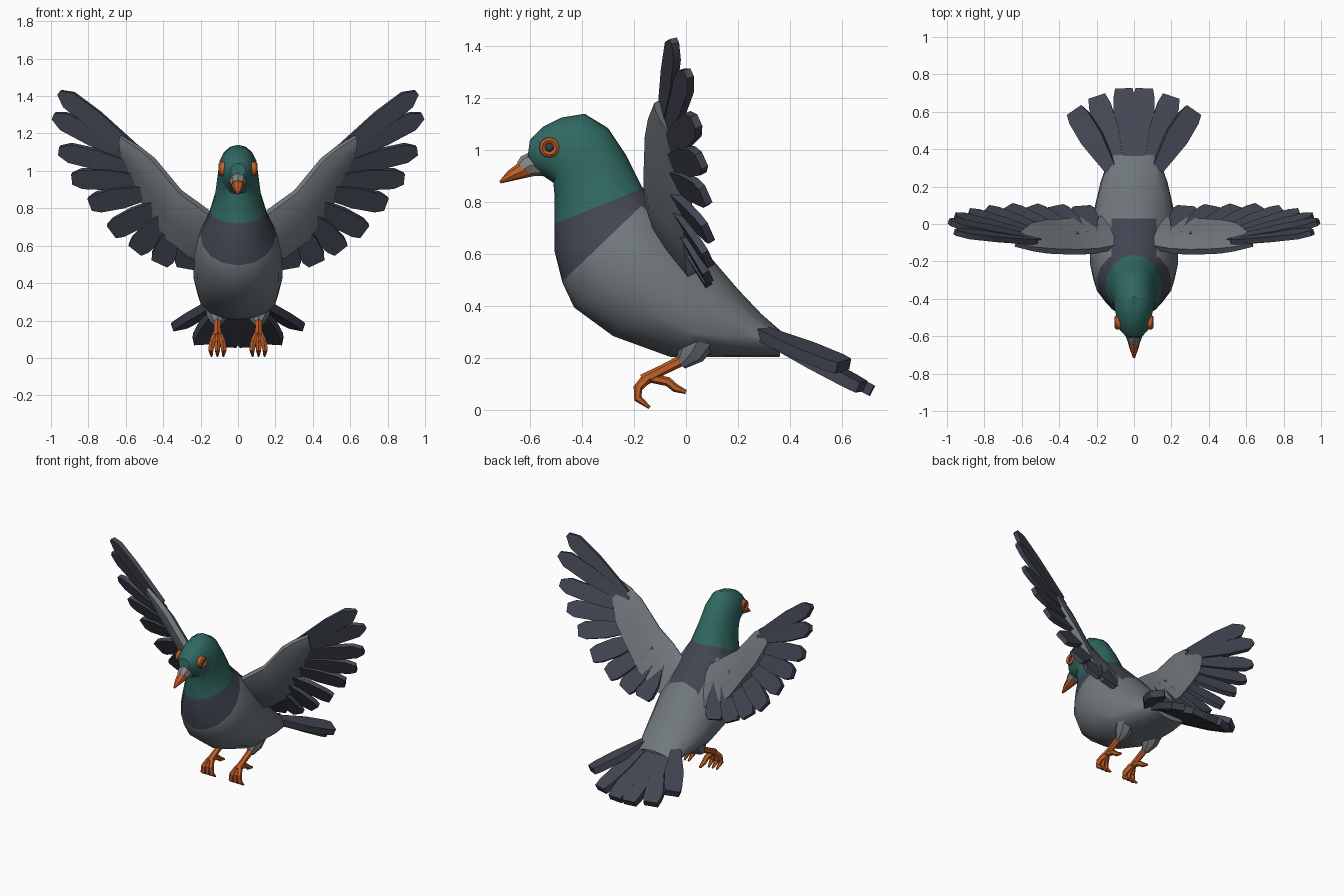
import bpy, bmesh, math
from mathutils import Vector as V, Matrix

cube = bpy.data.objects.get("Cube")
if cube:
    bpy.data.objects.remove(cube)


def material(name, rgb):
    m = bpy.data.materials.new(name)
    m.use_nodes = True
    m.diffuse_color = (*rgb, 1)
    m.node_tree.nodes["Principled BSDF"].inputs["Base Color"].default_value = (*rgb, 1)
    return m


GREY = material("light grey", (.165, .19, .205))
DARK = material("slate grey", (.056, .062, .086))
GREEN = material("neck green", (.03, .14, .12))
ORANGE = material("orange", (.55, .115, .022))
CERE = material("pale grey", (.24, .235, .225))
PUPIL = material("dark pupil", (.02, .06, .06))


def finish(name, bm, mats, mirror=False, angle=30):
    """Turn a bmesh into an object, plus a copy across x when mirrored."""
    bmesh.ops.recalc_face_normals(bm, faces=bm.faces)
    for side in (("left", "right") if mirror else ("",)):
        if side == "right":
            bmesh.ops.scale(bm, vec=(-1, 1, 1), verts=bm.verts)
            bmesh.ops.reverse_faces(bm, faces=bm.faces)
        full = f"{name}_{side}" if side else name
        me = bpy.data.meshes.new(full)
        bm.to_mesh(me)
        for m in mats:
            me.materials.append(m)
        ob = bpy.data.objects.new(full, me)
        bpy.context.collection.objects.link(ob)
        bpy.ops.object.select_all(action='DESELECT')
        bpy.context.view_layer.objects.active = ob
        ob.select_set(True)
        bpy.ops.object.shade_smooth_by_angle(angle=math.radians(angle))
    bm.free()


def loft(bm, rings):
    """Skin a list of equal rings and cap both ends."""
    rows = [[bm.verts.new(p) for p in r] for r in rings]
    n = len(rows[0])
    for a, b in zip(rows, rows[1:]):
        for i in range(n):
            bm.faces.new((a[i], a[(i + 1) % n], b[(i + 1) % n], b[i]))
    bm.faces.new(rows[0])
    bm.faces.new(rows[-1])


def oval(low, high, w, n=16):
    """Oval ring spanning two points (y, z) in the middle plane, half width w."""
    a, b = V((0, *low)), V((0, *high))
    mid, up = (a + b) / 2, (b - a) / 2
    return [mid + up * math.cos(t) + V((w * math.sin(t), 0, 0))
            for t in (2 * math.pi * i / n for i in range(n))]


def tube(bm, pts, radii, n=6):
    pts = [V(p) for p in pts]
    rings = []
    for i, p in enumerate(pts):
        d = (pts[min(i + 1, len(pts) - 1)] - pts[max(i - 1, 0)]).normalized()
        u = d.cross(V((1, 0, 0))).normalized()
        v = d.cross(u)
        rings.append([p + radii[i] * (u * math.cos(t) + v * math.sin(t))
                      for t in (2 * math.pi * k / n for k in range(n))])
    loft(bm, rings)


def feather(bm, root, tip, hint, w, tipw, thick):
    """Flat blade from root to tip, facing roughly along hint."""
    root, tip = V(root), V(tip)
    d = tip - root
    s = d.cross(V(hint)).normalized()
    n = s.cross(d).normalized() * thick / 2
    half = [(0, .5), (.55, 1), (.88, .95), (1, tipw)]
    line = [(t, k) for t, k in half] + [(t, -k) for t, k in reversed(half)]
    flat = [root + d * t + s * k * w for t, k in line]
    loft(bm, [[p - n for p in flat], [p + n for p in flat]])


# Body, neck and head as one loft, cut along the plumage borders
bm = bmesh.new()
sections = [((-.61, .965), (-.60, 1.04), .04), ((-.585, .92), (-.55, 1.09), .075),
            ((-.54, .895), (-.48, 1.125), .09), ((-.51, .875), (-.39, 1.14), .105),
            ((-.505, .82), (-.30, 1.085), .112), ((-.505, .73), (-.23, .98), .125),
            ((-.505, .61), (-.17, .86), .165), ((-.475, .49), (-.09, .78), .215),
            ((-.43, .395), (0, .69), .235), ((-.28, .285), (.11, .57), .238),
            ((-.06, .205), (.2, .465), .215), ((.15, .205), (.29, .37), .18),
            ((.36, .205), (.37, .30), .13)]
loft(bm, [oval(*s) for s in sections])
borders = [((0, -.5, .72), (0, -.37, .93)), ((0, -.47, .5), (0, -.69, .72)),
           ((0, .03, 0), (0, 1, 0)), ((.12, 0, 0), (1, 0, 0)), ((-.12, 0, 0), (1, 0, 0))]
for co, no in borders:
    bmesh.ops.bisect_plane(bm, geom=bm.verts[:] + bm.edges[:] + bm.faces[:],
                           plane_co=co, plane_no=no, dist=.0005)
for f in bm.faces:
    c = f.calc_center_median()
    above = [(c - V(co)).dot(V(no)) > 0 for co, no in borders[:2]]
    saddle = abs(c.x) < .12 and c.y < .03 and c.z > .6
    f.material_index = 2 if above[0] else 1 if above[1] or saddle else 0
finish("body", bm, [GREY, DARK, GREEN], angle=35)

# Beak with its pale base
bm = bmesh.new()
loft(bm, [oval((-.55, .90), (-.585, 1.0), .05, 8), oval((-.58, .90), (-.635, .975), .042, 8),
          oval((-.60, .90), (-.65, .95), .036, 8)])
finish("beak_base", bm, [CERE])
bm = bmesh.new()
loft(bm, [oval((-.585, .90), (-.645, .95), .036, 8), oval((-.64, .888), (-.685, .92), .025, 8),
          oval((-.712, .872), (-.718, .88), .006, 8)])
finish("beak", bm, [ORANGE])

# Eyes: an orange ring around a dark bead
eye = V((.088, -.525, 1.01))
bm = bmesh.new()
rings = []
for r, x in ((.040, -.02), (.038, .008), (.028, .016), (.017, .008), (.015, -.02)):
    rings.append([eye + V((x, r * math.cos(t), r * math.sin(t)))
                  for t in (math.tau * i / 12 for i in range(12))])
loft(bm, rings)
finish("eye_ring", bm, [ORANGE], True)
bm = bmesh.new()
bmesh.ops.create_icosphere(bm, subdivisions=2, radius=.019, matrix=Matrix.Translation(eye - V((.006, 0, 0))))
finish("pupil", bm, [PUPIL], True)

# Wing coverts: thick slab between leading and trailing edge
stations = [((.08, -.12, .72), (.13, .03, .50), .035), ((.2, -.145, .81), (.25, .02, .55), .042),
            ((.31, -.15, .89), (.37, .01, .64), .04), ((.45, -.145, 1.06), (.48, .005, .80), .038),
            ((.53, -.135, 1.125), (.56, -.01, .92), .033), ((.63, -.115, 1.185), (.615, -.05, 1.06), .022)]
bm = bmesh.new()
rings = []
for lead, trail, h in stations:
    a, b = V(lead), V(trail)
    n = (b - a).cross(V((.6, 0, .7))).normalized() * h
    prof = [(0, .45), (.2, .95), (.55, 1), (1, .6)]
    prof += [(t, -k) for t, k in reversed(prof)]
    rings.append([a.lerp(b, t) + n * k for t, k in prof])
loft(bm, rings)
finish("wing_coverts", bm, [GREY], True, 35)

# Flight feathers fanned from wing tip to body
quills = [((.53, -.09, 1.095), (.955, -.045, 1.42)), ((.51, -.085, 1.05), (.985, .01, 1.295)),
          ((.49, -.08, 1.00), (.955, .04, 1.11)), ((.46, -.075, .95), (.885, .06, .96)),
          ((.42, -.07, .90), (.79, .075, .825)), ((.37, -.07, .84), (.675, .085, .68)),
          ((.32, -.07, .80), (.55, .085, .58)), ((.28, -.06, .75), (.42, .085, .51)),
          ((.23, -.05, .70), (.28, .085, .485))]
bm = bmesh.new()
for i, (root, tip) in enumerate(quills):
    feather(bm, root, tip, (0, .9, .4), .052 + .002 * i, min(.25 + .09 * i, .7), .03)
finish("flight_feathers", bm, [DARK], True)

# Tail fan
bm = bmesh.new()
for root, tip, lean in (((.03, .28, .305), (.055, .715, .075), 0),
                        ((.075, .28, .30), (.195, .675, .09), .2),
                        ((.115, .28, .30), (.315, .605, .17), .5)):
    feather(bm, root, tip, (lean, .45, .9), .062, .75, .045)
finish("tail_feathers", bm, [DARK], True)

# Thighs, legs and curled toes
bm = bmesh.new()
tube(bm, [(.11, .06, .29), (.11, .02, .22), (.11, -.02, .175)], [.07, .055, .022], 8)
finish("thigh", bm, [GREY], True)
bm = bmesh.new()
tube(bm, [(.11, .0, .2), (.11, -.09, .155), (.11, -.165, .115)], [.022, .02, .024])
for dx in (-.035, 0, .035):
    tube(bm, [(.11 + dx * .2, -.15, .125), (.11 + dx * .8, -.185, .085),
              (.11 + dx, -.185, .045), (.11 + dx * .9, -.14, .01)], [.02, .018, .016, .006])
tube(bm, [(.11, -.14, .125), (.11, -.07, .11), (.11, -.04, .085), (.11, 0, .07)],
     [.018, .018, .016, .008])
finish("foot", bm, [ORANGE], True)
